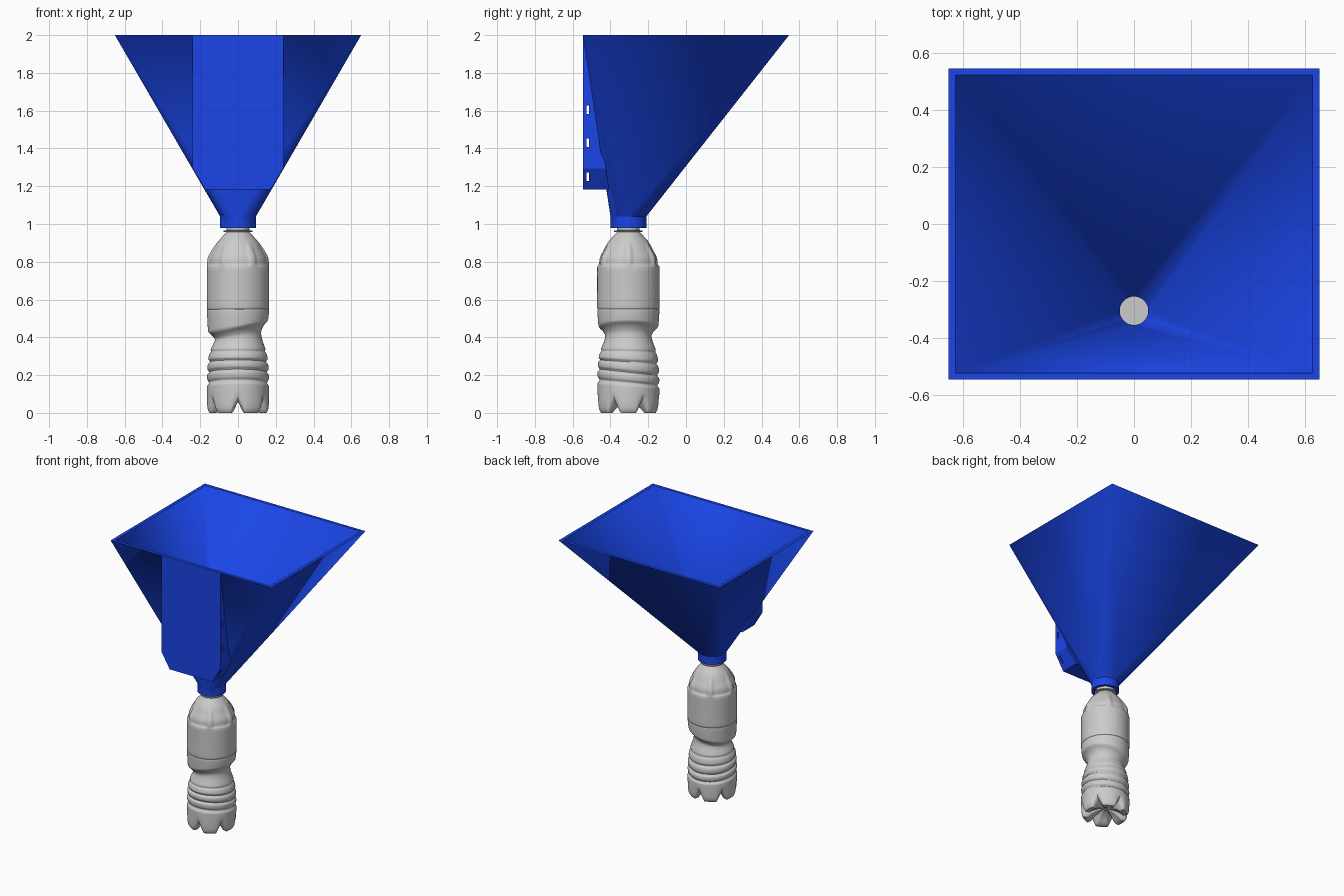
import bpy, bmesh
from math import sin, cos, pi, radians, exp

if "Cube" in bpy.data.objects:
    bpy.data.objects.remove(bpy.data.objects["Cube"])

CY = -0.305          # y of the bottle / spout axis
blue = bpy.data.materials.new("blue_plastic")
blue.diffuse_color = (0.01, 0.06, 0.8, 1)
blue.use_nodes = True
blue.node_tree.nodes["Principled BSDF"].inputs["Base Color"].default_value = blue.diffuse_color


def finish(bm, name, mat=None, angle=30):
    bmesh.ops.recalc_face_normals(bm, faces=bm.faces)
    me = bpy.data.meshes.new(name)
    bm.to_mesh(me)
    bm.free()
    ob = bpy.data.objects.new(name, me)
    bpy.context.collection.objects.link(ob)
    if mat:
        me.materials.append(mat)
    bpy.ops.object.select_all(action='DESELECT')
    ob.select_set(True)
    bpy.context.view_layer.objects.active = ob
    if angle:
        bpy.ops.object.shade_smooth_by_angle(angle=radians(angle))
    return ob


def band(bm, a, b):
    n = len(a)
    for i in range(n):
        j = (i + 1) % n
        bm.faces.new((a[i], a[j], b[j], b[i]))


# Funnel: rectangular mouth lofted to a round spout, with wall thickness
N = 48
bm = bmesh.new()


def ring(r, z):
    return [bm.verts.new((r * cos(2 * pi * i / N), CY + r * sin(2 * pi * i / N), z))
            for i in range(N)]


def mouth(x, y):
    return [bm.verts.new((sx * x, sy * y, 2)) for sx, sy in ((1, 1), (-1, 1), (-1, -1), (1, -1))]


def loft(rg, corners):
    k = N // 4
    for q in range(4):
        for i in range(q * k, q * k + k):
            bm.faces.new((rg[i], rg[(i + 1) % N], corners[q]))
        bm.faces.new((rg[(q + 1) * k % N], corners[(q + 1) % 4], corners[q]))


outer_low, outer_top = ring(0.095, 0.98), ring(0.095, 1.04)
throat, seat = ring(0.05, 1.06), ring(0.05, 1.042)
socket_top, socket_low = ring(0.075, 1.042), ring(0.075, 0.98)
rim_out, rim_in = mouth(0.652, 0.546), mouth(0.628, 0.524)
band(bm, outer_low, outer_top)
loft(outer_top, rim_out)
band(bm, rim_out, rim_in)
loft(throat, rim_in)
for a, b in ((throat, seat), (seat, socket_top), (socket_top, socket_low), (socket_low, outer_low)):
    band(bm, a, b)
finish(bm, "funnel", blue)

# Mounting block on the front, its back buried in the sloping wall
bm = bmesh.new()
outline = [(-0.24, 2), (-0.24, 1.295), (-0.172, 1.182), (0.172, 1.182), (0.24, 1.295), (0.24, 2)]
front = [bm.verts.new((x, -0.546, z)) for x, z in outline]
back = [bm.verts.new((x, -0.40 - 0.146 * (z - 1.04) / 0.96 + 0.015, z)) for x, z in outline]
bm.faces.new(front)
bm.faces.new(back)
band(bm, front, back)
block = finish(bm, "mounting_block", blue, 0)

# Strap slots through the block
bm = bmesh.new()
for z in (1.605, 1.43, 1.25):
    res = bmesh.ops.create_cube(bm, size=1)
    bmesh.ops.scale(bm, vec=(0.8, 0.014, 0.045), verts=res["verts"])
    bmesh.ops.translate(bm, vec=(0, -0.52, z), verts=res["verts"])
cutter = finish(bm, "slot_cutter", None, 0)
cutter.hide_render = True
cutter.hide_viewport = True
mod = block.modifiers.new("slots", 'BOOLEAN')
mod.operation = 'DIFFERENCE'
mod.object = cutter

# Bottle: revolved profile with feet, tilted ribs and shoulder panels
PROFILE = [(0, .150), (.02, .160), (.06, .164), (.13, .164), (.145, .162), (.16, .153), (.175, .162),
           (.2, .163), (.215, .152), (.23, .161), (.255, .160), (.27, .149), (.285, .157),
           (.31, .152), (.325, .143), (.34, .144), (.38, .128), (.41, .123), (.435, .136),
           (.455, .155), (.475, .160), (.54, .164), (.55, .161), (.56, .165), (.66, .165), (.77, .165),
           (.78, .164), (.82, .160), (.86, .140), (.9, .112), (.93, .086), (.95, .067), (.957, .060)]
NECK = [(.958, .060), (.959, .076), (.966, .076), (.967, .060), (1.035, .058)]
M, FEET = 120, 6


def catmull(p0, p1, p2, p3, t):
    return tuple(0.5 * (2 * b + (c - a) * t + (2 * a - 5 * b + 4 * c - d) * t * t
                        + (3 * b - a - 3 * c + d) * t ** 3) for a, b, c, d in zip(p0, p1, p2, p3))


def bump(z, c, w):
    return exp(-((z - c) / w) ** 2)


def foot_gap(a):          # 1 in the groove between two feet, 0 on a foot
    d = abs((a + pi / 2 + pi / FEET) % (2 * pi / FEET) - pi / FEET)
    return max(0, 1 - d / 0.24)


def point(z, r, a):
    g = foot_gap(a)
    lift = 0.065 * g * max(0, 1 - z / 0.11)
    r -= 0.012 * g * max(0, 1 - z / 0.1)
    # shoulder panels
    if 0.775 < z < 0.91:
        edge = min(1, (z - 0.775) / 0.012, (0.91 - z) / 0.05)
        d = abs((a + pi / 2 + pi / 6) % (pi / 3) - pi / 6)
        r -= 0.009 * edge * min(1, max(0, (0.44 - d) / 0.08))
    x, y = r * cos(a), r * sin(a)
    tilt = 0.2 * x * bump(z, 0.44, 0.06) - 0.11 * y * bump(z, 0.2, 0.1)
    return x, CY + y, z + lift + tilt * min(1, z / 0.1)


rows = []
for i in range(len(PROFILE) - 1):
    p = [PROFILE[min(max(j, 0), len(PROFILE) - 1)] for j in range(i - 1, i + 3)]
    rows += [catmull(*p, t / 4) for t in range(4)]
rows += [PROFILE[-1]] + NECK

bm = bmesh.new()
ang = [2 * pi * i / M for i in range(M)]
loops = []
# underside, arching up to the centre between the feet
for f in (0.1, 0.3, 0.5, 0.65, 0.8, 0.92):
    loop = []
    for a in ang:
        g = foot_gap(a)
        z = 0.055 * max(0, 1 - (f / 0.8) ** 2) * (1 - g) + 0.06 * g
        r = 0.150 * f
        loop.append(bm.verts.new((r * cos(a), CY + r * sin(a), z)))
    loops.append(loop)
for z, r in rows:
    loops.append([bm.verts.new(point(z, r, a)) for a in ang])
for a, b in zip(loops, loops[1:]):
    band(bm, a, b)
bm.faces.new(loops[0])
bm.faces.new(loops[-1])
finish(bm, "bottle", None, 40)
